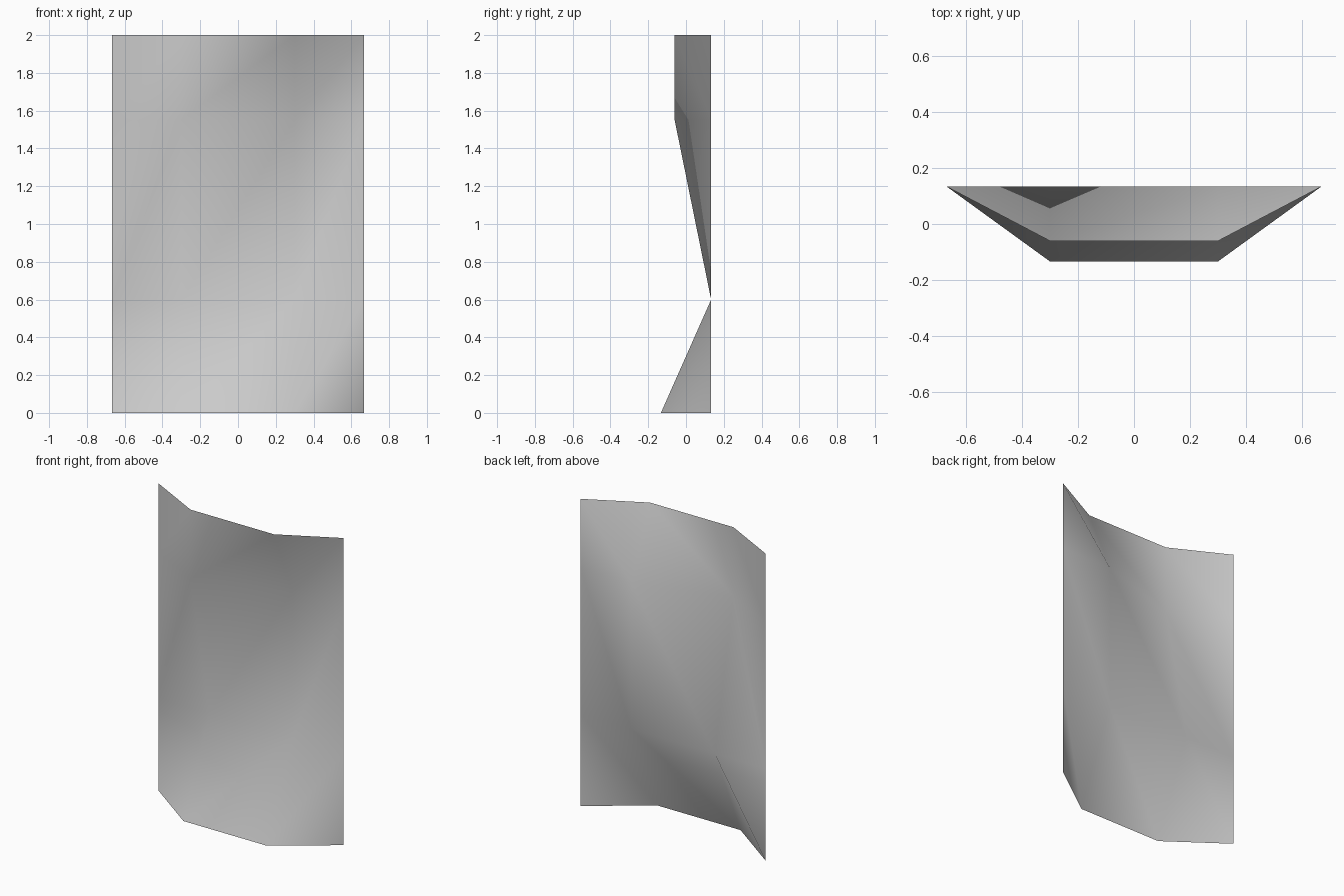
import bpy
import bmesh

cube = bpy.data.objects.get("Cube")
if cube:
    bpy.data.objects.remove(cube, do_unlink=True)

# Plain grey finish
grey = bpy.data.materials.new("plain grey")
grey.use_nodes = True
colour = (0.6, 0.6, 0.6, 1.0)
grey.diffuse_color = colour
grey.node_tree.nodes["Principled BSDF"].inputs["Base Color"].default_value = colour

# Sheet layout: columns across, rows upwards, depth of each crossing
columns = (-0.667, -0.3, 0.3, 0.667)
back = 0.133
rows = (
    (0.0, (back, -0.133, -0.133, back)),
    (0.6, (back, back, back, back)),
    (1.55, (back, -0.06, back, back)),
    (2.0, (back, -0.06, -0.06, back)),
)

# Bent sheet, each cell split along its rising diagonal
bm = bmesh.new()
grid = [[bm.verts.new((x, y, z)) for x, y in zip(columns, depths)]
        for z, depths in rows]
for low, high in zip(grid, grid[1:]):
    for i in range(len(columns) - 1):
        bm.faces.new((low[i], low[i + 1], high[i + 1]))
        bm.faces.new((low[i], high[i + 1], high[i]))
for face in bm.faces:
    face.smooth = True

mesh = bpy.data.meshes.new("bent_sheet")
bm.to_mesh(mesh)
bm.free()
mesh.materials.append(grey)
sheet = bpy.data.objects.new("bent_sheet", mesh)
bpy.context.collection.objects.link(sheet)
